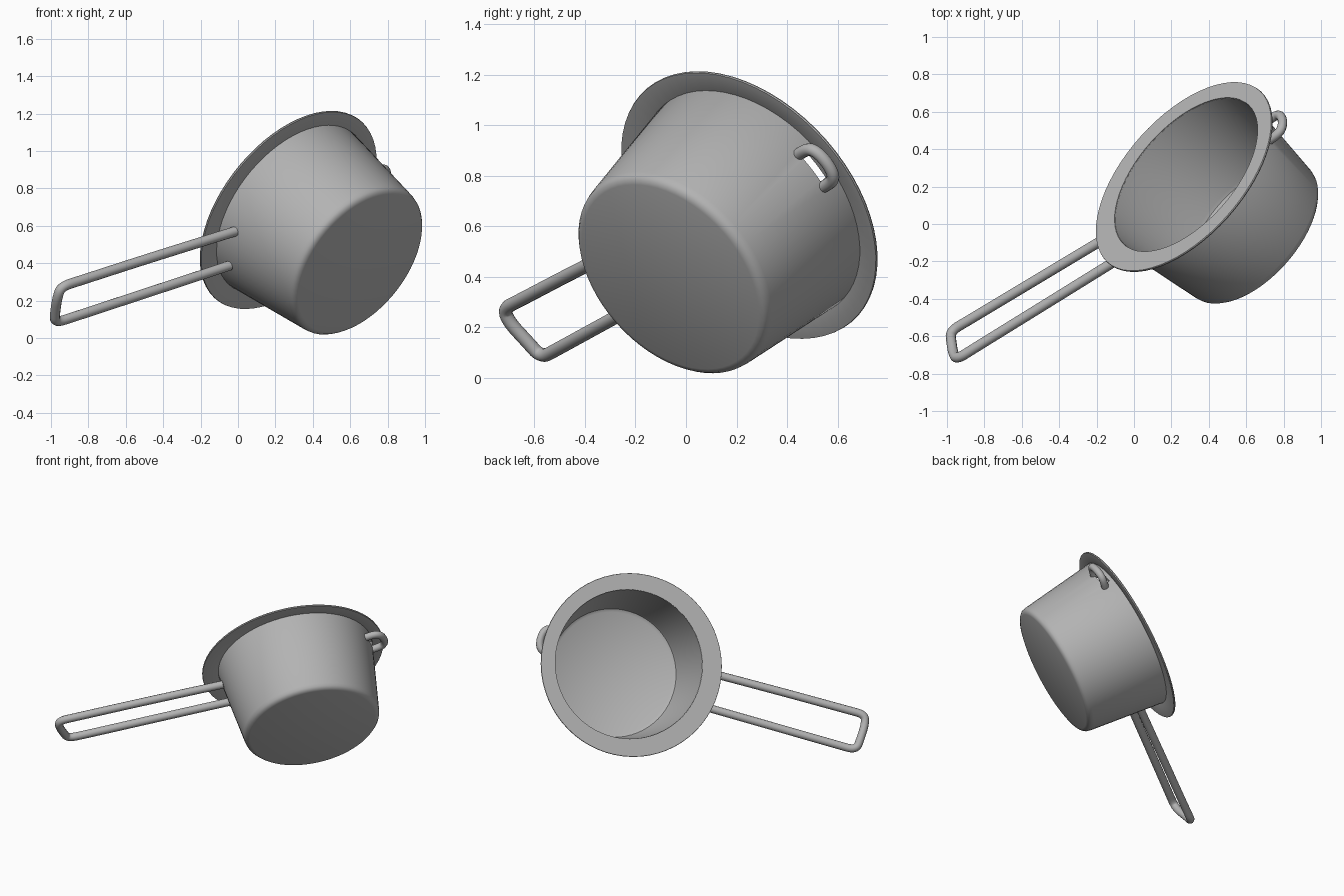
import bpy, bmesh, math
from mathutils import Vector, Matrix

if "Cube" in bpy.data.objects:
    bpy.data.objects.remove(bpy.data.objects["Cube"])

# Tilted frame of the pan: axis points out of the opening
axis = Vector((-0.643, 0.568, 0.511)).normalized()
base = Vector((0.648, -0.062, 0.400))
away = Vector((0.76, 0.55, 0.335))                # direction opposite the handle
away = (away - axis * away.dot(axis)).normalized()
side = axis.cross(away)
frame = Matrix((away, side, axis)).transposed().to_4x4()
frame.translation = base

# Dull grey metal
metal = bpy.data.materials.new("dull_metal")
metal.diffuse_color = (0.45, 0.45, 0.45, 1)
metal.use_nodes = True
metal.node_tree.nodes["Principled BSDF"].inputs["Base Color"].default_value = metal.diffuse_color


def add(name, data, matrix=None):
    ob = bpy.data.objects.new(name, data)
    bpy.context.collection.objects.link(ob)
    data.materials.append(metal)
    if matrix:
        ob.matrix_world = matrix
    return ob


def lathe(name, profile, matrix, steps=64):
    bm = bmesh.new()
    verts = [bm.verts.new((r, 0, h)) for r, h in profile]
    edges = [bm.edges.new(p) for p in zip(verts, verts[1:])]
    bmesh.ops.spin(bm, geom=verts + edges, cent=(0, 0, 0), axis=(0, 0, 1),
                   angle=math.tau, steps=steps)
    bmesh.ops.remove_doubles(bm, verts=bm.verts, dist=1e-4)
    bmesh.ops.recalc_face_normals(bm, faces=bm.faces)
    mesh = bpy.data.meshes.new(name)
    bm.to_mesh(mesh)
    bm.free()
    return add(name, mesh, matrix)


def smooth(ob):
    bpy.ops.object.select_all(action='DESELECT')
    bpy.context.view_layer.objects.active = ob
    ob.select_set(True)
    bpy.ops.object.shade_smooth_by_angle(angle=math.radians(35))


def wire(name, points, radius):
    curve = bpy.data.curves.new(name, 'CURVE')
    curve.dimensions = '3D'
    curve.bevel_depth = radius
    curve.bevel_resolution = 4
    curve.use_fill_caps = True
    spline = curve.splines.new('NURBS')
    spline.points.add(len(points) - 1)
    for p, co in zip(spline.points, points):
        p.co = (*co, 1)
    spline.order_u = 3
    spline.use_endpoint_u = True
    spline.resolution_u = 8
    add(name, curve)


# Hollow bowl with rounded bottom edge
body = lathe("pan_body", [
    (0, 0), (0.425, 0), (0.444, 0.006), (0.456, 0.02), (0.461, 0.04),
    (0.524, 0.563), (0.522, 0.569), (0.499, 0.569), (0.437, 0.06),
    (0.43, 0.04), (0.41, 0.027), (0, 0.025)], frame)

# Slot through the wall behind the loop
bpy.ops.mesh.primitive_cube_add(size=1)
cutter = bpy.context.object
cutter.name = "slot_cutter"
cutter.matrix_world = (frame @ Matrix.Translation((0.5, 0, 0.512))
                       @ Matrix.Diagonal((0.16, 0.12, 0.05, 1)))
cutter.hide_render = True
cut = body.modifiers.new("slot", 'BOOLEAN')
cut.operation = 'DIFFERENCE'
cut.object = cutter
bpy.context.view_layer.objects.active = body
bpy.ops.object.modifier_apply(modifier="slot")
bpy.data.objects.remove(cutter)
smooth(body)

# Wide flat rim, set slightly towards the handle
rim = lathe("rim", [
    (0.506, 0.562), (0.613, 0.562), (0.615, 0.568), (0.613, 0.574),
    (0.500, 0.574), (0.500, 0.566), (0.506, 0.562)],
    frame @ Matrix.Translation((-0.018, 0, 0)))
# keep the inner edge centred on the bowl
for v in rim.data.vertices:
    if v.co.xy.length < 0.55:
        v.co.x += 0.018
smooth(rim)

# Bent wire handle
wire("handle", [
    (-0.015, -0.145, 0.57), (-0.45, -0.415, 0.435), (-0.85, -0.662, 0.305),
    (-0.945, -0.722, 0.275), (-0.965, -0.70, 0.22), (-0.977, -0.63, 0.145),
    (-0.982, -0.572, 0.08), (-0.88, -0.513, 0.112), (-0.45, -0.254, 0.254),
    (-0.045, -0.012, 0.387)], 0.027)

# Small hanging loop opposite the handle
loop = [(0.49, -0.08), (0.55, -0.085), (0.595, -0.065), (0.61, 0),
        (0.595, 0.065), (0.55, 0.085), (0.49, 0.08)]
wire("hanging_loop", [frame @ Vector((r, t, 0.49)) for r, t in loop], 0.025)
